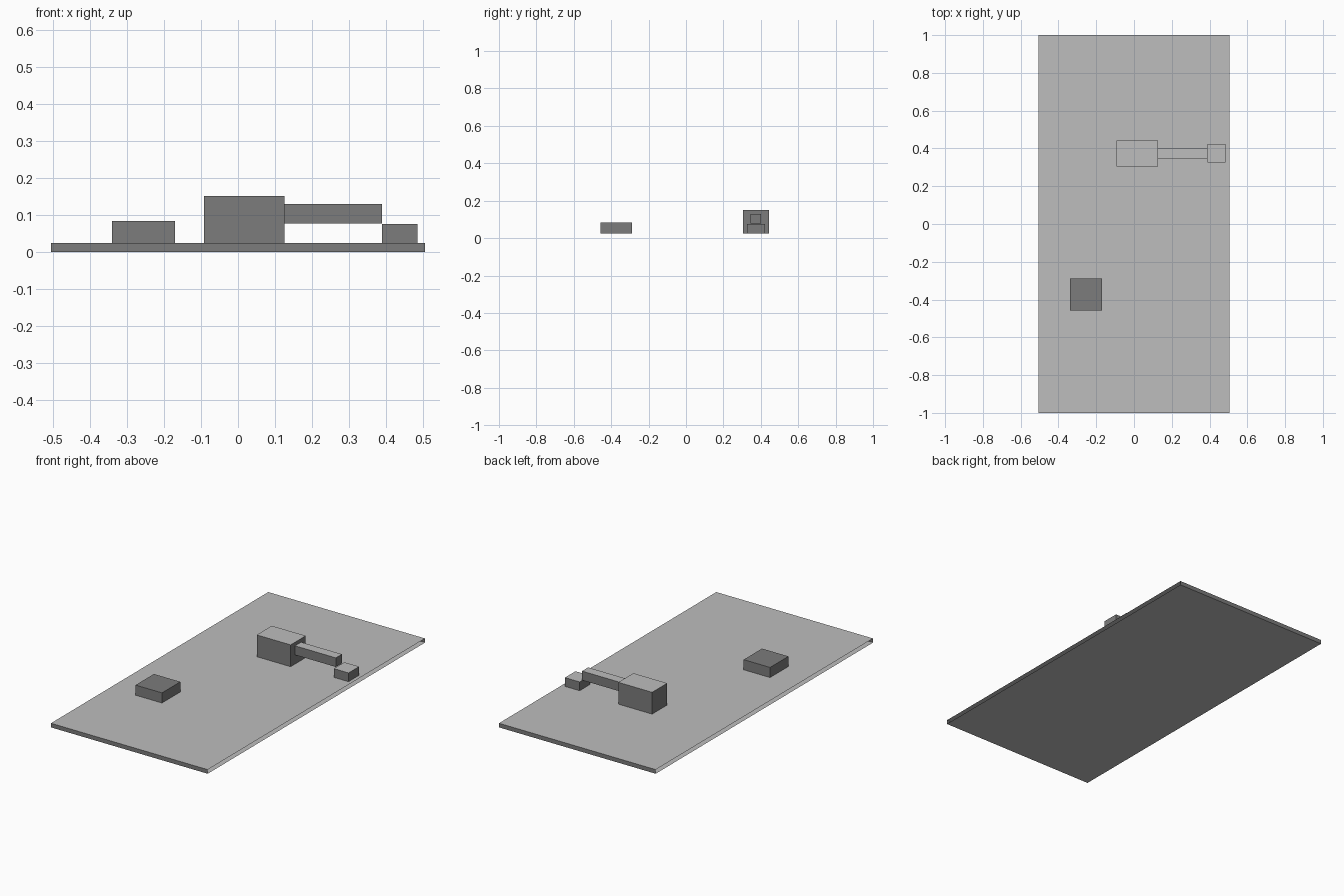
import bpy
import bmesh

cube = bpy.data.objects.get("Cube")
if cube:
    bpy.data.objects.remove(cube, do_unlink=True)


def make_material(name, value):
    mat = bpy.data.materials.new(name)
    mat.use_nodes = True
    colour = (value, value, value, 1)
    mat.diffuse_color = colour
    mat.node_tree.nodes["Principled BSDF"].inputs["Base Color"].default_value = colour
    return mat


DARK = make_material("dark grey", 0.20)
LIGHT = make_material("light grey", 0.51)


def block(name, x, y, z, light_caps=True, open_sides=False):
    """Box between the given limits; top and bottom may be light, x sides may be open."""
    bm = bmesh.new()
    bmesh.ops.create_cube(bm, size=1)
    for v in bm.verts:
        v.co = [lim[0] if c < 0 else lim[1] for c, lim in zip(v.co, (x, y, z))]
    bm.normal_update()
    for f in bm.faces:
        f.material_index = int(light_caps and abs(f.normal.z) > 0.5)
    if open_sides:
        sides = [f for f in bm.faces if abs(f.normal.x) > 0.5]
        bmesh.ops.delete(bm, geom=sides, context='FACES_ONLY')
    mesh = bpy.data.meshes.new(name)
    bm.to_mesh(mesh)
    bm.free()
    mesh.materials.append(DARK)
    mesh.materials.append(LIGHT)
    obj = bpy.data.objects.new(name, mesh)
    bpy.context.collection.objects.link(obj)


# Hollow base slab, open along both long sides
TOP = 0.024
block("base_slab", (-0.505, 0.505), (-1, 1), (0, TOP), open_sides=True)

# Low dark box towards the front
block("low_box", (-0.34, -0.17), (-0.457, -0.288), (TOP, 0.083), light_caps=False)

# Tall housing, its raised arm and the small end block
block("housing", (-0.092, 0.126), (0.304, 0.443), (TOP, 0.151))
block("arm", (0.126, 0.389), (0.345, 0.401), (0.077, 0.13))
block("end_block", (0.389, 0.484), (0.326, 0.423), (TOP, 0.075))
